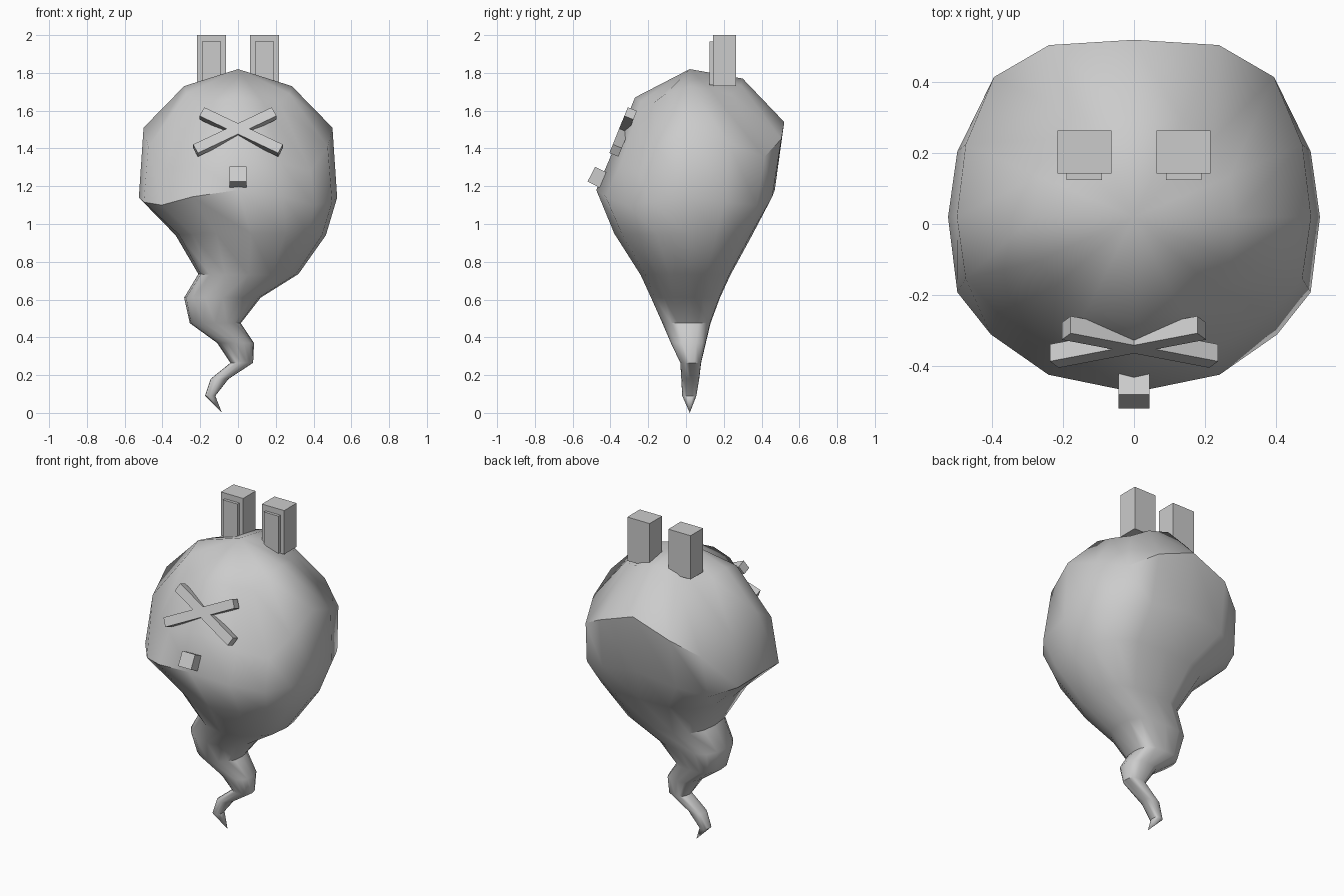
import bpy, bmesh, math
from mathutils import Matrix

old = bpy.data.objects.get("Cube")
if old:
    bpy.data.objects.remove(old)

grey = bpy.data.materials.new("pale grey")
grey.use_nodes = True
colour = (0.6, 0.6, 0.6, 1)
grey.diffuse_color = colour
grey.node_tree.nodes["Principled BSDF"].inputs["Base Color"].default_value = colour


def finish(bm, name):
    bmesh.ops.recalc_face_normals(bm, faces=bm.faces)
    mesh = bpy.data.meshes.new(name)
    bm.to_mesh(mesh)
    bm.free()
    mesh.materials.append(grey)
    obj = bpy.data.objects.new(name, mesh)
    bpy.context.collection.objects.link(obj)
    return obj


def box(name, centre, size, tilt=0, roll=0):
    bm = bmesh.new()
    bmesh.ops.create_cube(bm, size=1)
    turn = Matrix.Rotation(math.radians(tilt), 4, 'X') @ Matrix.Rotation(math.radians(roll), 4, 'Y')
    bm.transform(Matrix.Translation(centre) @ turn @ Matrix.Diagonal((*size, 1)))
    return finish(bm, name)


# Unit section: square-shouldered back, pinched front corners
back = [(0.95, 0.41), (0.79, 0.79), (0.48, 0.97)]
front = [(0.95, 0.43), (0.77, 0.67), (0.46, 0.9)]
section = [(1, 0)] + back + [(0, 1)] + [(-x, y) for x, y in reversed(back)]
section += [(-1, 0)] + [(-x, -y) for x, y in front] + [(0, -1)]
section += [(x, -y) for x, y in reversed(front)]

# Rings: left x, right x, front y, back y, side z, front z, back z, corner drop
rings = [
    (-0.285, 0.285, -0.27, 0.30, 1.73, 1.67, 1.77, 0.06),
    (-0.50, 0.50, -0.385, 0.52, 1.51, 1.39, 1.54, 0.17),
    (-0.525, 0.525, -0.475, 0.47, 1.14, 1.18, 1.18, 0.06),
    (-0.33, 0.465, -0.38, 0.355, 0.94, 0.95, 0.95, 0),
    (-0.21, 0.32, -0.24, 0.235, 0.735, 0.73, 0.73, 0),
    (-0.285, 0.12, -0.185, 0.18, 0.61, 0.61, 0.61, 0),
    (-0.255, 0.015, -0.125, 0.13, 0.475, 0.475, 0.475, 0),
    (-0.11, 0.085, -0.08, 0.105, 0.37, 0.37, 0.37, 0),
    (-0.04, 0.08, -0.03, 0.08, 0.265, 0.265, 0.265, 0),
    (-0.145, -0.05, -0.025, 0.07, 0.18, 0.18, 0.18, 0),
    (-0.175, -0.12, -0.02, 0.055, 0.09, 0.09, 0.09, 0),
]

# Body with curling tail
bm = bmesh.new()
loops = []
for xl, xr, yf, yb, zs, zf, zb, drop in rings:
    loop = []
    for i, (u, v) in enumerate(section):
        a = math.tau * i / len(section)
        end = zf if v < 0 else zb
        z = zs + (end - zs) * math.sin(a) ** 2 - drop * math.sin(2 * a) ** 2
        x = (xl + xr) / 2 + u * (xr - xl) / 2
        y = 0.02 + (v * (0.02 - yf) if v < 0 else v * (yb - 0.02))
        loop.append(bm.verts.new((x, y, z)))
    loops.append(loop)
top = bm.verts.new((0, 0.02, 1.82))
tip = bm.verts.new((-0.085, 0.02, 0))
n = len(section)
for i in range(n):
    j = (i + 1) % n
    bm.faces.new((top, loops[0][i], loops[0][j]))
    bm.faces.new((tip, loops[-1][j], loops[-1][i]))
    for a, b in zip(loops, loops[1:]):
        bm.faces.new((a[i], b[i], b[j], a[j]))
body = finish(bm, "body")
bpy.context.view_layer.objects.active = body
body.select_set(True)
bpy.ops.object.shade_smooth_by_angle(angle=math.radians(48))

# Ears with raised inner plates
for side, label in ((1, "left"), (-1, "right")):
    box(label + "_ear", (side * 0.14, 0.203, 1.865), (0.152, 0.122, 0.27))
    box(label + "_inner_ear", (side * 0.14, 0.137, 1.85), (0.1, 0.025, 0.23))

# Crossed bars on the sloping face
for side, label in ((1, "falling"), (-1, "rising")):
    box(label + "_cross_bar", (side * 0.017, -0.333, 1.487), (0.467, 0.052, 0.055), -22, side * 27)

# Nose block
box("nose", (0, -0.47, 1.248), (0.088, 0.07, 0.088), -27)
